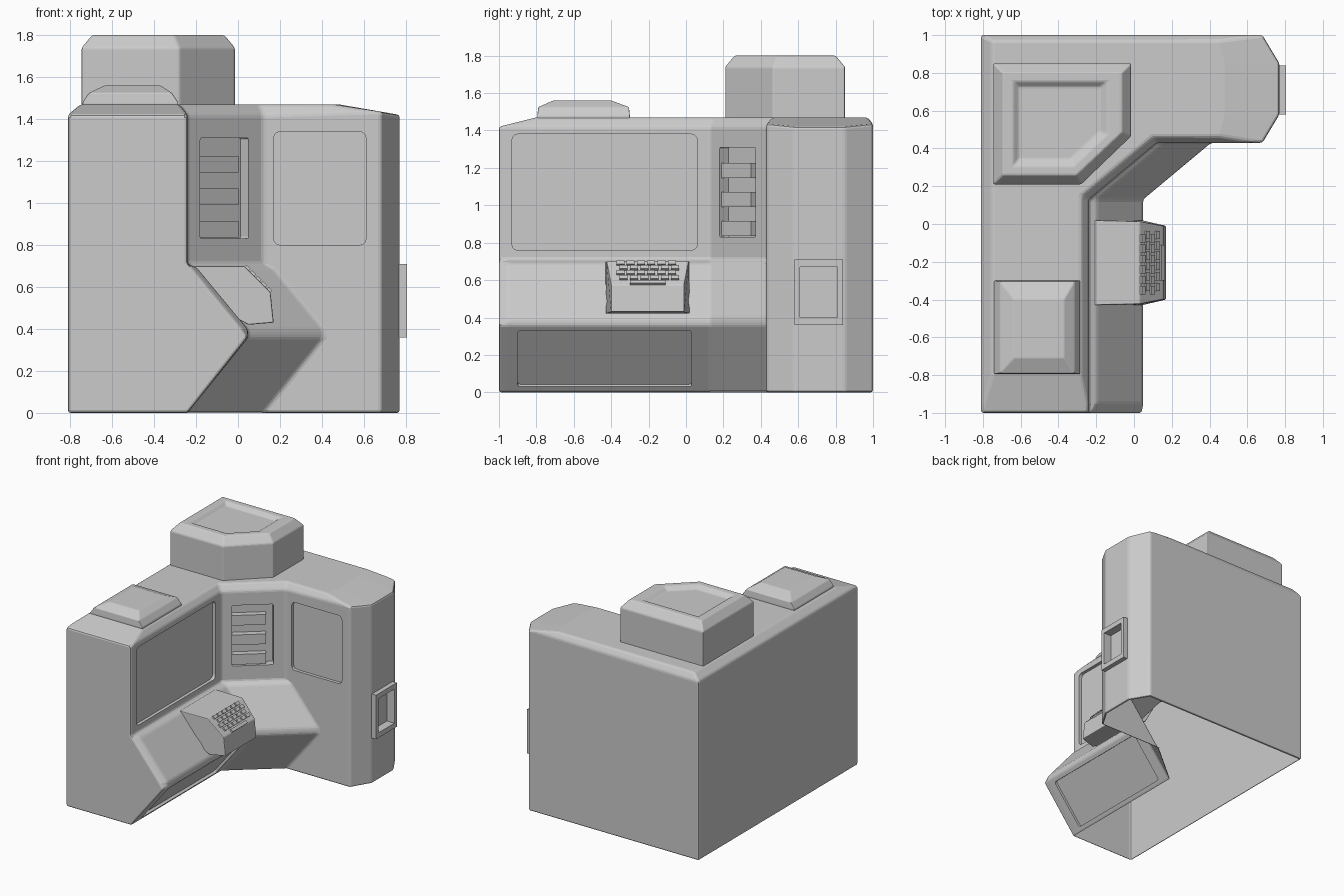
import bpy, bmesh, math
from mathutils import Vector

if "Cube" in bpy.data.objects:
    bpy.data.objects.remove(bpy.data.objects["Cube"])

grey = bpy.data.materials.new("panel grey")
grey.diffuse_color = (0.6, 0.6, 0.6, 1)
grey.use_nodes = True
grey.node_tree.nodes["Principled BSDF"].inputs["Base Color"].default_value = grey.diffuse_color


def finish(name, bm, bevel=0):
    bmesh.ops.recalc_face_normals(bm, faces=bm.faces)
    me = bpy.data.meshes.new(name)
    bm.to_mesh(me)
    bm.free()
    me.materials.append(grey)
    ob = bpy.data.objects.new(name, me)
    bpy.context.collection.objects.link(ob)
    if bevel:
        m = ob.modifiers.new("bevel", 'BEVEL')
        m.width, m.segments, m.limit_method = bevel, 2, 'ANGLE'
        m.angle_limit = math.radians(20)
        apply(ob, m)
    return ob


def apply(ob, mod):
    bpy.ops.object.select_all(action='DESELECT')
    ob.select_set(True)
    bpy.context.view_layer.objects.active = ob
    bpy.ops.object.modifier_apply(modifier=mod.name)


def loft(name, rings, bevel=0, floor=True):
    """Skin a stack of rings with equal point counts and cap the ends."""
    bm = bmesh.new()
    vs = [[bm.verts.new(p) for p in r] for r in rings]
    n = len(rings[0])
    for a, b in zip(vs, vs[1:]):
        for i in range(n):
            j = (i + 1) % n
            bm.faces.new((a[i], a[j], b[j], b[i]))
    if floor:
        bm.faces.new(vs[0])
    bm.faces.new(vs[-1])
    return finish(name, bm, bevel)


def plate(name, centre, u, v, w, h, low, high, r=0.0):
    """Rectangular slab on a plane (u, v), from low to high along its normal."""
    u, v, c = Vector(u).normalized(), Vector(v).normalized(), Vector(centre)
    n = u.cross(v)
    pts = []
    for k, (sx, sy) in enumerate(((1, 1), (-1, 1), (-1, -1), (1, -1))):
        for s in (range(4) if r else (0,)):
            a = math.radians(90 * k + 30 * s)
            pts.append((sx * (w / 2 - r) + r * math.cos(a), sy * (h / 2 - r) + r * math.sin(a)))
    return loft(name, [[c + u * x + v * y + n * d for x, y in pts] for d in (low, high)])


def cut(ob, cutter):
    cutter.hide_render = True
    m = ob.modifiers.new("cut", 'BOOLEAN')
    m.operation, m.object, m.solver = 'DIFFERENCE', cutter, 'EXACT'
    apply(ob, m)
    bpy.data.objects.remove(cutter)


# L-shaped cabinet with a wedge desk pushed out of its inner wall
plan = [(-.81, -1), (-.24, -1), (-.24, -.95), (-.24, .13), (.12, .43), (.68, .43),
        (.77, .58), (.77, .85), (.68, 1), (-.81, 1)]


def ring(z, tip=0, push=0):
    shift = {1: tip, 2: push, 3: push, 4: push}
    return [(x + shift.get(i, 0), y, z) for i, (x, y) in enumerate(plan)]


shoulder = [(x, y, 1.435 if x == .68 else 1.42) for x, y in plan]
crown = [(-.75, -.8), (-.28, -.8), (-.28, -.76), (-.28, .15), (.10, .465), (.45, .465),
         (.48, .58), (.48, .85), (.45, .97), (-.75, .97)]
cabinet = loft("cabinet", [ring(0), ring(.36, .285, .29), ring(.40, .255, .285),
                           ring(.69, .017, .045), ring(.71), shoulder,
                           [(x, y, 1.47) for x, y in crown]], .014)

# Recessed panels: side screen, back screen, desk underside, vent pocket
Z = (0, 0, 1)
diag = (.36, .30, 0)
vent = Vector((-.065, .276, 1.07))
cut(cabinet, plate("cutter", (-.24, -.435, 1.07), (0, 1, 0), Z, .99, .62, -.025, .1, .03))
cut(cabinet, plate("cutter", (.39, .43, 1.07), (1, 0, 0), Z, .44, .54, -.025, .1, .03))
cut(cabinet, plate("cutter", (-.095, -.435, .18), (0, 1, 0), (.29, 0, .36), .93, .385, -.02, .03, .015))
cut(cabinet, plate("cutter", vent, diag, Z, .30, .48, -.06, .1, .01))

# Framed socket on the end wall
end = (.77, .71, .535)
cut(cabinet, plate("cutter", end, (0, 1, 0), Z, .20, .27, -.03, .1))
socket = plate("end_socket", end, (0, 1, 0), Z, .26, .35, -.005, .036)
cut(socket, plate("cutter", end, (0, 1, 0), Z, .20, .27, -.1, .1))

# The cabinet is open underneath
bm = bmesh.new()
bm.from_mesh(cabinet.data)
bmesh.ops.delete(bm, geom=[f for f in bm.faces if f.normal.z < -.95 and
                           f.calc_center_median().z < .01], context='FACES')
bm.to_mesh(cabinet.data)
bm.free()

# Vent slats
for i in range(3):
    plate("vent_slat", vent + Vector((-.02, -.0167, .115 - .155 * i)), diag, Z, .25, .08, -.06, -.012)

# Keyboard console on the desk slope
side = [(-.21, .70, .225), (.03, .70, .22), (.155, .575, .195),
        (.17, .43, .195), (.05, .42, .225), (-.10, .50, .225)]
loft("keyboard_console", [[(x, -.205 + s * w, z) for x, z, w in side] for s in (-1, 1)], .006)

# Key rows and space bar
slope = Vector((-1, 0, 1)).normalized()
first = Vector((.042, 0, .688))
for row in range(4):
    p = first - slope * .037 * row
    for k in range(6):
        y = -.345 + .055 * k + (.012 if row % 2 else -.006)
        plate("key", (p.x, y, p.z), (0, 1, 0), slope, .043, .026, -.002, .012)
p = first - slope * .148
plate("space_bar", (p.x, -.205, p.z), (0, 1, 0), slope, .19, .024, -.002, .012)


# Tall corner unit on the roof, with a cut inner corner and sunken lid
def corner(x0, x1, y0, y1, cx, cy, z):
    return [(x0, y0, z), (cx, y0, z), (x1, cy, z), (x1, y1, z), (x0, y1, z)]


loft("roof_unit", [corner(-.745, -.015, .21, .85, -.28, .465, 1.465),
                   corner(-.745, -.015, .21, .85, -.28, .465, 1.74),
                   corner(-.695, -.065, .26, .80, -.305, .485, 1.80),
                   corner(-.64, -.14, .305, .755, -.32, .475, 1.80),
                   corner(-.61, -.18, .345, .725, -.335, .49, 1.775)], .008, floor=False)


# Low stepped housing on the front of the roof
def rect(x0, x1, y0, y1, z):
    return [(x0, y0, z), (x1, y0, z), (x1, y1, z), (x0, y1, z)]


loft("roof_housing", [rect(-.74, -.285, -.795, -.30, 1.465), rect(-.74, -.285, -.795, -.30, 1.48),
                      rect(-.71, -.315, -.79, -.305, 1.525),
                      rect(-.635, -.37, -.71, -.40, 1.56)], .005, floor=False)
